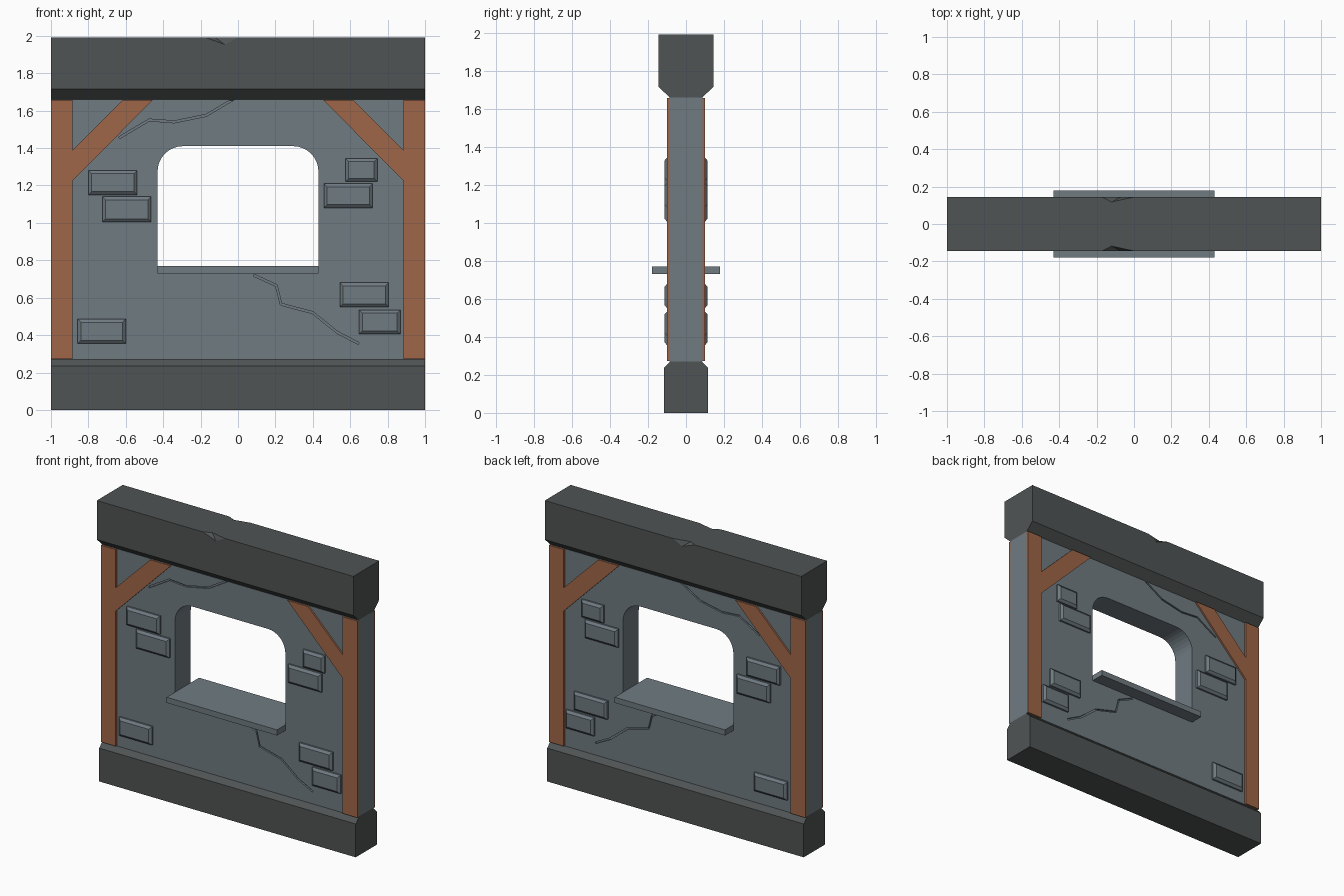
import bpy, bmesh, math
from mathutils import Vector

if "Cube" in bpy.data.objects:
    bpy.data.objects.remove(bpy.data.objects["Cube"])


def material(name, col):
    m = bpy.data.materials.new(name)
    m.diffuse_color = (*col, 1)
    m.use_nodes = True
    m.node_tree.nodes["Principled BSDF"].inputs["Base Color"].default_value = m.diffuse_color
    return m


STONE = material("dark stone", (0.080, 0.088, 0.088))
PLASTER = material("blue grey plaster", (0.160, 0.198, 0.222))
WOOD = material("brown timber", (0.345, 0.133, 0.066))


def finish(bm, name, mat):
    bmesh.ops.recalc_face_normals(bm, faces=bm.faces[:])
    me = bpy.data.meshes.new(name)
    bm.to_mesh(me)
    bm.free()
    me.materials.append(mat)
    ob = bpy.data.objects.new(name, me)
    bpy.context.collection.objects.link(ob)
    return ob


def prism(name, outline, a, b, mat, axis="y"):
    """Extrude an (x, z) outline along y, or a (y, z) outline along x."""
    bm = bmesh.new()
    to3 = (lambda p: (p[0], a, p[1])) if axis == "y" else (lambda p: (a, p[0], p[1]))
    f = bm.faces.new([bm.verts.new(to3(p)) for p in outline])
    r = bmesh.ops.extrude_face_region(bm, geom=[f])
    d = Vector((0, b - a, 0)) if axis == "y" else Vector((b - a, 0, 0))
    bmesh.ops.translate(bm, vec=d, verts=[v for v in r["geom"] if isinstance(v, bmesh.types.BMVert)])
    return finish(bm, name, mat)


def rect(x0, x1, z0, z1):
    return [(x0, z0), (x1, z0), (x1, z1), (x0, z1)]


def cut(ob, cutter):
    m = ob.modifiers.new("cut", "BOOLEAN")
    m.operation, m.solver, m.object = "DIFFERENCE", "EXACT", cutter
    bpy.context.view_layer.objects.active = ob
    bpy.ops.object.modifier_apply(modifier=m.name)
    bpy.data.objects.remove(cutter)


def ribbon(pts, w):
    """Thin outline following a polyline."""
    pts = [Vector(p) for p in pts]
    left, right = [], []
    for i, p in enumerate(pts):
        d = (pts[min(i + 1, len(pts) - 1)] - pts[max(i - 1, 0)]).normalized()
        n = Vector((-d.y, d.x)) * w / 2
        left.append(p + n)
        right.append(p - n)
    return left + right[::-1]


# Wall panel with round-topped window opening
T = 0.087
wall = prism("wall_panel", rect(-1, 1, 0.27, 1.66), -T, T, PLASTER)
R, W, TOP = 0.135, 0.43, 1.41
arc = [(W - R + R * math.cos(t), TOP - R + R * math.sin(t))
       for t in [math.pi / 2 * i / 8 for i in range(9)]]
opening = [(-W, 0.735), (W, 0.735)] + arc + [(-x, z) for x, z in arc[::-1]]
cut(wall, prism("opening_cutter", opening, -0.3, 0.3, PLASTER))

# Cracks carved in both faces
cracks = [
    [(-0.635, 1.455), (-0.475, 1.55), (-0.34, 1.54), (-0.17, 1.575), (-0.01, 1.67)],
    [(0.085, 0.72), (0.205, 0.665), (0.23, 0.565), (0.40, 0.52), (0.53, 0.415), (0.645, 0.355)],
]
for path in cracks:
    for s in (-1, 1):
        cut(wall, prism("crack_cutter", ribbon(path, 0.011), s * 0.075, s * 0.12, PLASTER))

# Window sill
prism("window_sill", rect(-W, W, 0.73, 0.77), -0.18, 0.18, PLASTER)

# Plinth and top beam, chamfered towards the wall
prism("plinth", [(-0.117, 0), (0.117, 0), (0.117, 0.235), (0.078, 0.275), (-0.078, 0.275), (-0.117, 0.235)],
      -1, 1, STONE, "x")
beam = prism("top_beam", [(-0.08, 1.655), (0.08, 1.655), (0.144, 1.715), (0.144, 1.99), (-0.144, 1.99), (-0.144, 1.715)],
             -1, 1, STONE, "x")

# Chips knocked out of the beam's upper edges
for s in (-1, 1):
    bm = bmesh.new()
    for p in [(-0.17, 0.144, 1.99), (0, 0.144, 1.99), (-0.12, 0.118, 1.99), (-0.07, 0.144, 1.953),
              (-0.1, 0.19, 2.03)]:
        bm.verts.new((p[0], s * p[1], p[2]))
    bmesh.ops.convex_hull(bm, input=bm.verts[:])
    cut(beam, finish(bm, "chip_cutter", STONE))

# Timber posts and diagonal braces on both faces
brace = [(0.884, 1.225), (0.884, 1.39), (0.615, 1.658), (0.455, 1.658)]
for s in (-1, 1):
    for m in (-1, 1):
        prism("timber_post", [(m * x, z) for x, z in rect(0.884, 1, 0.272, 1.658)], s * 0.08, s * 0.099, WOOD)
        prism("timber_brace", [(m * x, z) for x, z in brace], s * 0.08, s * 0.099, WOOD)

# Exposed bricks with bevelled faces on both sides
bricks = [(-0.80, -0.54, 1.15, 1.28), (-0.725, -0.465, 1.005, 1.14), (0.575, 0.745, 1.22, 1.345),
          (0.46, 0.72, 1.08, 1.21), (0.545, 0.805, 0.55, 0.68), (0.648, 0.868, 0.405, 0.535),
          (-0.857, -0.6, 0.355, 0.485)]
for x0, x1, z0, z1 in bricks:
    for s in (-1, 1):
        bm = bmesh.new()
        i = 0.017
        rings = [(0, 0.08), (0, 0.099), (i, 0.113)]
        loops = [[bm.verts.new((x, s * y, z)) for x, z in rect(x0 + k, x1 - k, z0 + k, z1 - k)]
                 for k, y in rings]
        for a, b in zip(loops, loops[1:]):
            for j in range(4):
                bm.faces.new((a[j], a[(j + 1) % 4], b[(j + 1) % 4], b[j]))
        bm.faces.new(loops[0])
        bm.faces.new(loops[-1])
        finish(bm, "exposed_brick", PLASTER)
